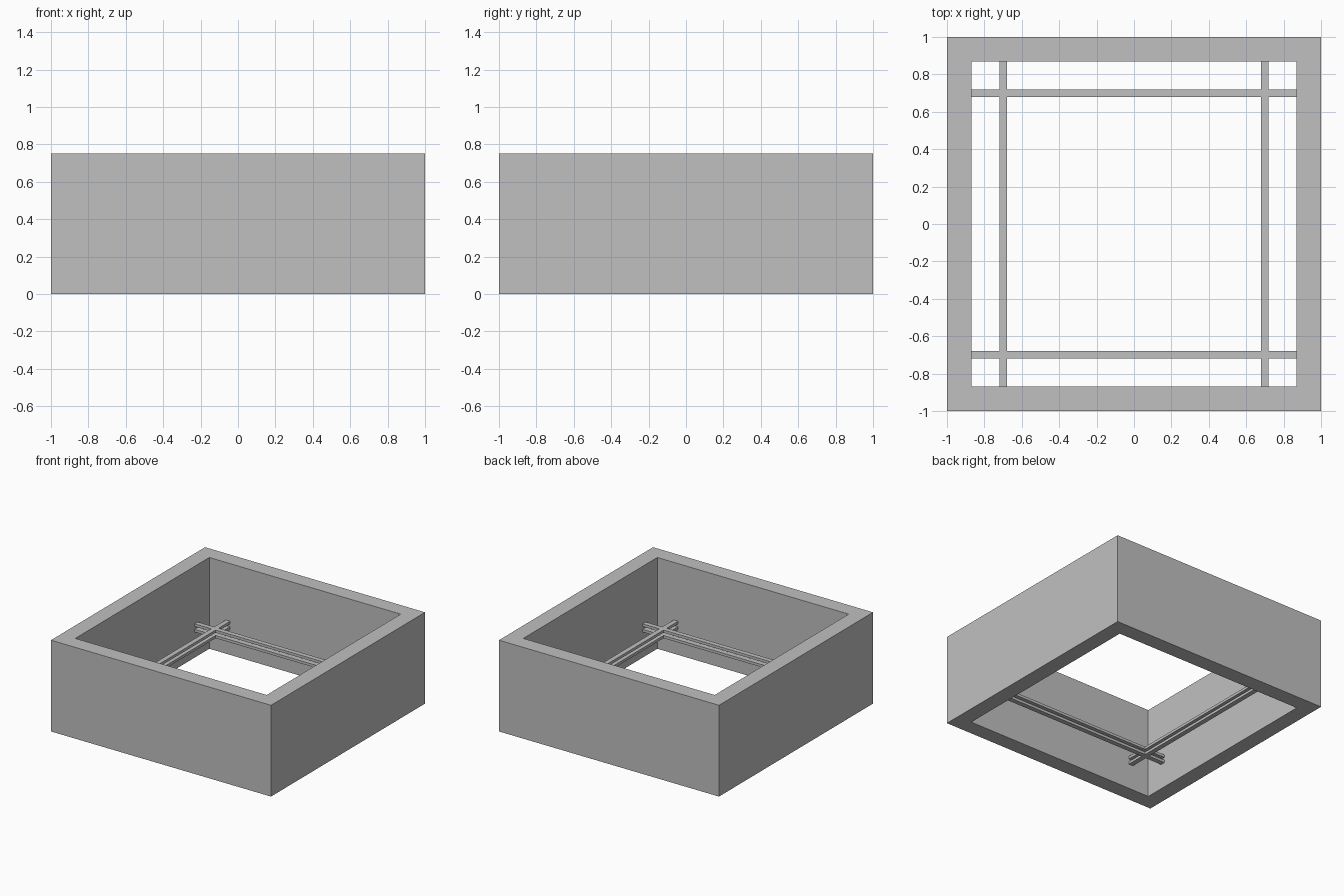
import bpy
import bmesh

default = bpy.data.objects.get("Cube")
if default:
    bpy.data.objects.remove(default, do_unlink=True)

grey = bpy.data.materials.new("plain grey")
grey.use_nodes = True
colour = (0.53, 0.53, 0.53, 1)
grey.diffuse_color = colour
grey.node_tree.nodes["Principled BSDF"].inputs["Base Color"].default_value = colour


def slab(name, stops, keep, bottom, height):
    """Lay out square cells between the stops, keep some, and raise them into one solid."""
    bm = bmesh.new()
    count = len(stops)
    rows = [[bm.verts.new((x, y, bottom)) for x in stops] for y in stops]
    for j in range(count - 1):
        for i in range(count - 1):
            if keep(i, j):
                bm.faces.new((rows[j][i], rows[j][i + 1],
                              rows[j + 1][i + 1], rows[j + 1][i]))
    loose = [v for v in bm.verts if not v.link_faces]
    bmesh.ops.delete(bm, geom=loose, context='VERTS')
    raised = bmesh.ops.extrude_face_region(bm, geom=bm.faces[:], use_keep_orig=True)
    top = [g for g in raised["geom"] if isinstance(g, bmesh.types.BMVert)]
    bmesh.ops.translate(bm, verts=top, vec=(0, 0, height))
    bmesh.ops.recalc_face_normals(bm, faces=bm.faces[:])
    mesh = bpy.data.meshes.new(name)
    bm.to_mesh(mesh)
    bm.free()
    mesh.materials.append(grey)
    obj = bpy.data.objects.new(name, mesh)
    bpy.context.collection.objects.link(obj)
    return obj


# Square outer wall, open at top and bottom
inner = 0.87
slab("outer_wall", [-1, -inner, inner, 1],
     lambda i, j: not (i == 1 and j == 1), 0, 0.75)

# Two stacked lattices of crossing bars, reaching from wall to wall
bar_stops = [-inner, -0.72, -0.68, 0.68, 0.72, inner]
for name, bottom in (("lower_bars", 0.21), ("upper_bars", 0.255)):
    slab(name, bar_stops, lambda i, j: i in (1, 3) or j in (1, 3), bottom, 0.022)
